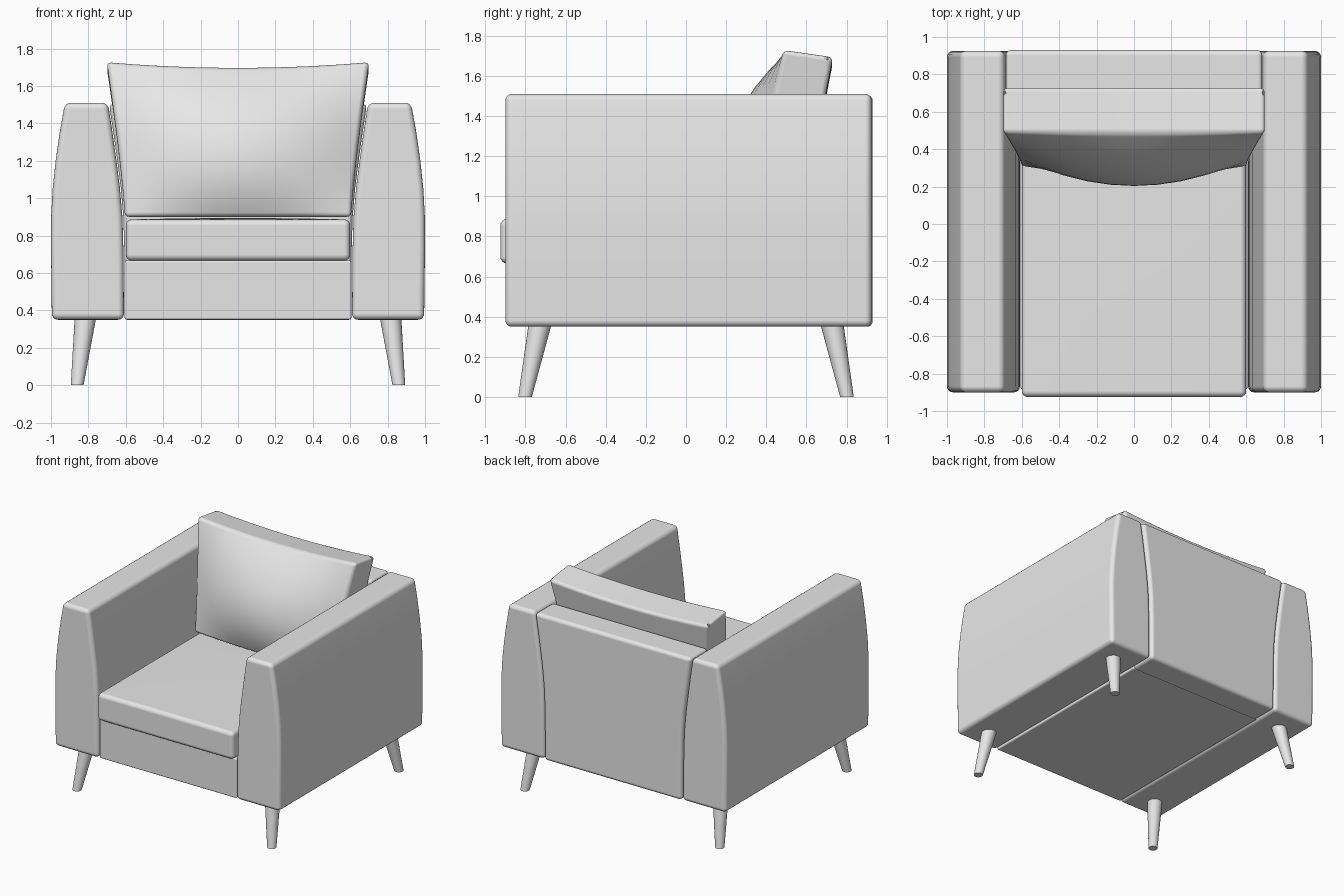
import bpy, bmesh, math
from mathutils import Vector

if "Cube" in bpy.data.objects:
    bpy.data.objects.remove(bpy.data.objects["Cube"])

grey = bpy.data.materials.new("grey upholstery")
grey.diffuse_color = (0.8, 0.8, 0.8, 1)
grey.use_nodes = True
grey.node_tree.nodes["Principled BSDF"].inputs["Base Color"].default_value = grey.diffuse_color


def add_object(name, bm, bevel=0.0):
    """Turn a bmesh into a smooth-shaded object with softly rounded edges."""
    bmesh.ops.recalc_face_normals(bm, faces=bm.faces)
    mesh = bpy.data.meshes.new(name)
    bm.to_mesh(mesh)
    bm.free()
    mesh.materials.append(grey)
    for p in mesh.polygons:
        p.use_smooth = True
    ob = bpy.data.objects.new(name, mesh)
    bpy.context.collection.objects.link(ob)
    if bevel:
        mod = ob.modifiers.new("soft edges", 'BEVEL')
        mod.width = bevel
        mod.segments = 4
        mod.limit_method = 'ANGLE'
        mod.angle_limit = math.radians(35)
        mod.harden_normals = True
    else:
        mesh.set_sharp_from_angle(angle=math.radians(40))
    return ob


def extrude_profile(name, points, y0, y1, bevel):
    """Extrude an (x, z) outline along y."""
    bm = bmesh.new()
    face = bm.faces.new([bm.verts.new((x, y0, z)) for x, z in points])
    res = bmesh.ops.extrude_face_region(bm, geom=[face])
    verts = [v for v in res["geom"] if isinstance(v, bmesh.types.BMVert)]
    bmesh.ops.translate(bm, verts=verts, vec=(0, y1 - y0, 0))
    return add_object(name, bm, bevel)


def box_grid(name, shape, cuts, bevel):
    """Subdivided cube whose points (-1..1) are moved by shape(u, v, w)."""
    bm = bmesh.new()
    bmesh.ops.create_cube(bm, size=2)
    bmesh.ops.subdivide_edges(bm, edges=bm.edges, cuts=cuts, use_grid_fill=True)
    for v in bm.verts:
        v.co = Vector(shape(*v.co))
    return add_object(name, bm, bevel)


# curve shared by the inside of the arms and the sides of the back
inner = [(0.61, 0.35), (0.612, 0.70), (0.618, 0.90), (0.632, 1.06),
         (0.650, 1.20), (0.671, 1.35), (0.695, 1.51)]
outer = [(0.925, 1.51), (0.952, 1.36), (0.975, 1.20), (0.991, 1.05),
         (0.999, 0.90), (1.0, 0.75), (0.995, 0.35)]

# arms
for side, word in ((-1, "left"), (1, "right")):
    extrude_profile(word + "_arm", [(side * x, z) for x, z in inner + outer],
                    -0.9, 0.925, 0.032)

# back panel, filling the space between the arms
right = [(x - 0.005, min(z, 1.505)) for x, z in inner]
extrude_profile("back", right + [(-x, z) for x, z in reversed(right)],
                0.70, 0.93, 0.028)

# base under the seat
extrude_profile("seat_base", [(-0.606, 0.35), (0.606, 0.35), (0.606, 0.668), (-0.606, 0.668)],
                -0.885, 0.72, 0.012)


# seat cushion, slightly crowned
def seat_shape(u, v, w):
    crown = 0.008 * (1 - u * u) * (1 - v * v) if w > 0 else 0
    return (0.6 * u, -0.105 + 0.82 * v, 0.776 + 0.11 * w + crown)


box_grid("seat_cushion", seat_shape, 5, 0.032)


# back cushion: leaning, wider at the top, bulging forward
def pillow_shape(u, v, w):
    t = (w + 1) / 2
    half = 0.605 + 0.097 * t ** 1.25
    front = 0.305 + 0.18 * t - 0.16 * (1 - u * u) * (1 - w * w) - 0.03 * (1 - u * u) * (1 - t)
    rear = 0.58 + 0.152 * t
    k = (v + 1) / 2
    z = 0.9 + 0.83 * t - t * (0.03 * (1 - u * u) + 0.035 * k)
    return (half * u, front + (rear - front) * k, z)


box_grid("back_cushion", pillow_shape, 9, 0.04)

# splayed, tapered legs
for sx, xw in ((-1, "left"), (1, "right")):
    for sy, yw in ((-1, "front"), (1, "back")):
        bm = bmesh.new()
        bmesh.ops.create_cone(bm, cap_ends=True, segments=24,
                              radius1=0.034, radius2=0.058, depth=0.37)
        for v in bm.verts:
            z = v.co.z + 0.185
            t = z / 0.35
            v.co = (v.co.x + sx * (0.86 - 0.043 * t),
                    v.co.y + sy * (0.802 - 0.072 * t), z)
        add_object(f"{yw}_{xw}_leg", bm)
